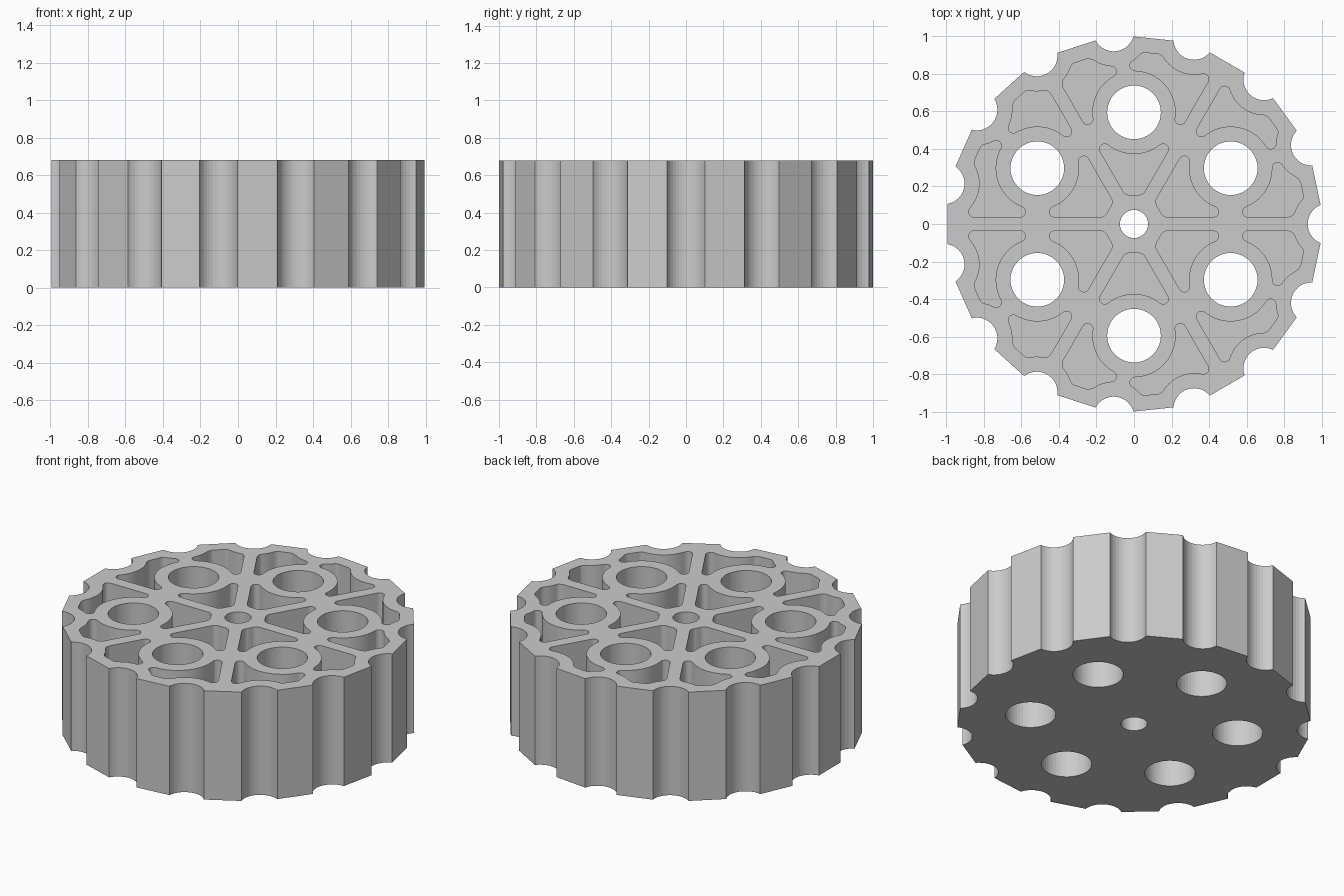
import bpy
import bmesh
from math import cos, sin, radians, degrees, pi, sqrt, atan2, ceil
from mathutils import Vector

HEIGHT, FLOOR = 0.68, 0.07
HOLE_DIST, HOLE_R, RING_R, BORE_R = 0.595, 0.143, 0.222, 0.075
HUB_R, SPOKE_HALF, FILLET = 0.155, 0.037, 0.028
FLUTES, FLUTE_DIST, FLUTE_R, FLUTE_HALF = 15, 1.036, 0.11, 5.8
WALL = 0.08
STEP = 360 / FLUTES


def polar(deg, dist=1.0):
    return Vector((cos(radians(deg)), sin(radians(deg)))) * dist


def circle(centre, radius, count=48):
    return [centre + polar(360 * i / count, radius) for i in range(count)]


def add_prism(bm, outline, z0, z1):
    low = [bm.verts.new((p.x, p.y, z0)) for p in outline]
    high = [bm.verts.new((p.x, p.y, z1)) for p in outline]
    bm.faces.new(low[::-1])
    bm.faces.new(high)
    for i in range(len(low)):
        j = (i + 1) % len(low)
        bm.faces.new((low[i], low[j], high[j], high[i]))


def make_object(name, bm):
    bmesh.ops.recalc_face_normals(bm, faces=bm.faces)
    mesh = bpy.data.meshes.new(name)
    bm.to_mesh(mesh)
    bm.free()
    obj = bpy.data.objects.new(name, mesh)
    bpy.context.collection.objects.link(obj)
    return obj


def fluted_outline():
    """Flat-sided rim with round flutes cut into it."""
    points = []
    edge = polar(FLUTE_HALF) - Vector((FLUTE_DIST, 0))
    start = degrees(atan2(edge.y, edge.x))
    for k in range(FLUTES):
        centre = polar(k * STEP, FLUTE_DIST)
        for i in range(15):
            angle = (360 - start) + (2 * start - 360) * i / 14
            points.append(centre + polar(k * STEP + angle, FLUTE_R))
    return points


def reach(origin, phi, planes, circles):
    """Distance along a ray to the nearest web, shrunk by the fillet."""
    d = polar(phi)
    best = 2.0
    for normal, dist in planes:
        slope = normal.dot(d)
        if slope > 1e-6:
            best = min(best, (dist - FILLET - normal.dot(origin)) / slope)
    for centre, radius in circles:
        m = centre - origin
        b = m.dot(d)
        disc = b * b - m.length_squared + (radius + FILLET) ** 2
        if b > 0 and disc > 0:
            best = min(best, b - sqrt(disc))
    return best


def grow(points, r):
    """Offset a counter-clockwise outline outward with round corners."""
    clean = []
    for p in points:
        if not clean or (p - clean[-1]).length > 1e-3:
            clean.append(p)
    if (clean[0] - clean[-1]).length < 1e-3:
        clean.pop()
    out = []
    for i, p in enumerate(clean):
        e1 = p - clean[i - 1]
        e2 = clean[(i + 1) % len(clean)] - p
        turn = atan2(e1.x * e2.y - e1.y * e2.x, e1.dot(e2))
        if abs(turn) < 0.005:
            continue
        a = atan2(e1.y, e1.x) - pi / 2
        n = ceil(turn / 0.35) if turn > 0.2 else 0
        for j in range(n + 1):
            t = a + turn * (j / n if n else 0.5)
            out.append(p + Vector((cos(t), sin(t))) * r)
    return out


def sector_pockets(h):
    """Lightening pockets around the hole at angle h."""
    origin = polar(h, HOLE_DIST)
    inner = RING_R + FILLET
    planes = [(polar(h + s), -SPOKE_HALF) for s in (120, -120)]
    planes += [(polar((k + 0.5) * STEP), cos(radians(STEP / 2 - FLUTE_HALF)) - WALL)
               for k in range(FLUTES)]
    circles = [(polar(k * STEP, FLUTE_DIST), FLUTE_R + WALL) for k in range(FLUTES)]
    circles.append((Vector((0, 0)), HUB_R))

    def gap(phi):
        return reach(origin, phi, planes, circles) - inner

    def tip(shut, opened):
        for _ in range(30):
            mid = (shut + opened) / 2
            if gap(mid) > 0:
                opened = mid
            else:
                shut = mid
        return opened

    # Sweep once round the hole, starting where the ring meets a spoke
    pockets, run, step = [], [], 1.5
    for i in range(241):
        phi = h + 120 + i * step
        if gap(phi) > 0:
            if not run:
                run = [tip(phi - step, phi)]
            run.append(phi)
        elif run:
            run.append(tip(phi, phi - step))
            outer = [origin + polar(a, inner + gap(a)) for a in run]
            ring = [origin + polar(a, inner) for a in run[-2:0:-1]]
            if run[-1] - run[0] > 8:
                pockets.append(grow(outer + ring, FILLET))
            run = []
    return pockets


if "Cube" in bpy.data.objects:
    bpy.data.objects.remove(bpy.data.objects["Cube"], do_unlink=True)

# Fluted wheel blank
bm = bmesh.new()
add_prism(bm, fluted_outline(), 0, HEIGHT)
wheel = make_object("fluted_wheel", bm)

# Centre bore, six through holes and the blind pockets
bm = bmesh.new()
add_prism(bm, circle(Vector((0, 0)), BORE_R, 32), -0.1, HEIGHT + 0.1)
for s in range(6):
    angle = 30 + 60 * s
    add_prism(bm, circle(polar(angle, HOLE_DIST), HOLE_R), -0.1, HEIGHT + 0.1)
    for pocket in sector_pockets(angle):
        add_prism(bm, pocket, FLOOR, HEIGHT + 0.1)
cutter = make_object("pocket_cutter", bm)
cutter.hide_render = True

cut = wheel.modifiers.new("cut_pockets", "BOOLEAN")
cut.operation = "DIFFERENCE"
cut.solver = "EXACT"
cut.object = cutter
bpy.context.view_layer.update()
graph = bpy.context.evaluated_depsgraph_get()
result = bpy.data.meshes.new_from_object(wheel.evaluated_get(graph))
wheel.modifiers.clear()
wheel.data = result
bpy.data.objects.remove(cutter, do_unlink=True)

# Plain grey finish
grey = bpy.data.materials.new("plain_grey")
grey.use_nodes = True
colour = (0.6, 0.6, 0.6, 1)
grey.diffuse_color = colour
grey.node_tree.nodes["Principled BSDF"].inputs["Base Color"].default_value = colour
wheel.data.materials.clear()
wheel.data.materials.append(grey)
